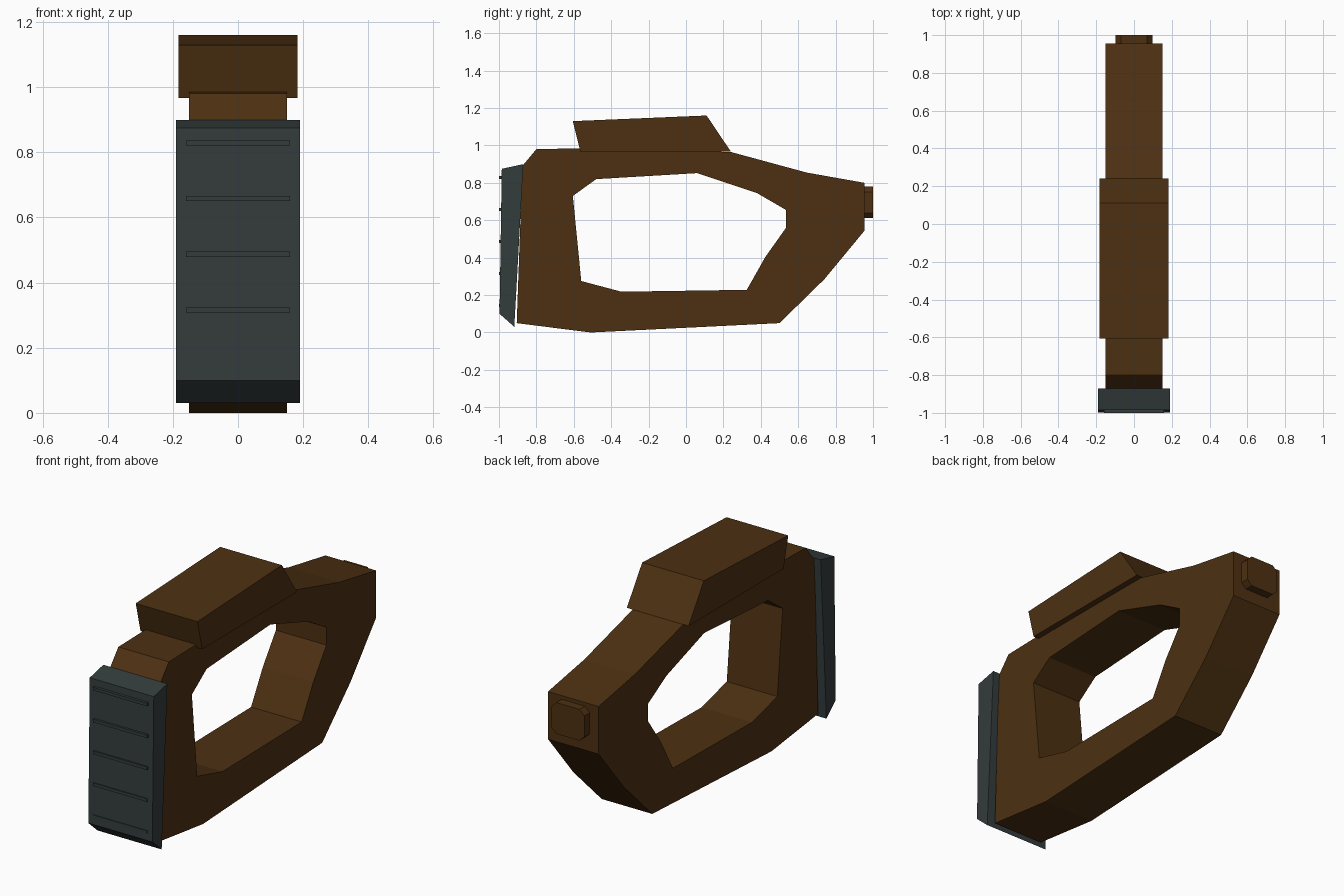
import bpy, bmesh

if "Cube" in bpy.data.objects:
    bpy.data.objects.remove(bpy.data.objects["Cube"])


def material(name, rgb):
    m = bpy.data.materials.new(name)
    m.diffuse_color = (*rgb, 1)
    m.use_nodes = True
    m.node_tree.nodes["Principled BSDF"].inputs["Base Color"].default_value = m.diffuse_color
    return m


brown = material("dark_brown", (0.075, 0.030, 0.006))
rubber = material("slate_rubber", (0.034, 0.045, 0.045))


def extrude_profile(name, loops, depth, mat, axis="x", start=None):
    """Fill closed loops (first outer, rest holes) and extrude along an axis."""
    start = -depth / 2 if start is None else start
    bm = bmesh.new()
    edges = []
    for pts in loops:
        vs = [bm.verts.new((start, a, b) if axis == "x" else (a, start, b)) for a, b in pts]
        edges += [bm.edges.new((vs[i - 1], vs[i])) for i in range(len(vs))]
    bmesh.ops.triangle_fill(bm, edges=edges, use_beauty=True)
    res = bmesh.ops.extrude_face_region(bm, geom=bm.faces[:], use_keep_orig=True)
    moved = [g for g in res["geom"] if isinstance(g, bmesh.types.BMVert)]
    bmesh.ops.translate(bm, verts=moved, vec=(depth, 0, 0) if axis == "x" else (0, depth, 0))
    bmesh.ops.recalc_face_normals(bm, faces=bm.faces[:])
    mesh = bpy.data.meshes.new(name)
    bm.to_mesh(mesh)
    bm.free()
    mesh.materials.append(mat)
    ob = bpy.data.objects.new(name, mesh)
    bpy.context.collection.objects.link(ob)
    return ob


# Main frame: side profile (y, z) with a large opening
outer = [(-0.905, 0.05), (-0.51, 0.0), (0.50, 0.05), (0.74, 0.285), (0.955, 0.545),
         (0.955, 0.80), (0.645, 0.855), (0.24, 0.965), (-0.56, 0.985), (-0.80, 0.98),
         (-0.875, 0.89)]
opening = [(-0.605, 0.73), (-0.48, 0.82), (0.06, 0.852), (0.38, 0.745), (0.535, 0.655),
           (0.535, 0.56), (0.425, 0.405), (0.325, 0.228), (-0.345, 0.218), (-0.56, 0.275)]
extrude_profile("stock_frame", [outer, opening], 0.30, brown)

# Cheek rest on top
extrude_profile("cheek_rest", [[(-0.605, 1.13), (0.11, 1.16), (0.24, 0.967), (-0.565, 0.967)]],
                0.366, brown)

# Butt pad with raised ribs
extrude_profile("butt_pad", [[(-0.985, 0.875), (-0.87, 0.90), (-0.918, 0.03), (-0.997, 0.10)]],
                0.38, rubber)
for i in range(5):
    z = 0.145 + i * 0.171
    extrude_profile(f"pad_rib_{i + 1}", [[(-1.0, z - 0.008), (-0.97, z - 0.008),
                    (-0.97, z + 0.008), (-1.0, z + 0.008)]], 0.32, rubber)

# Chamfered connector at the far end: outline in (x, z)
w, c, z0, z1 = 0.097, 0.028, 0.612, 0.78
octagon = [(-w + c, z0), (w - c, z0), (w, z0 + c), (w, z1 - c),
           (w - c, z1), (-w + c, z1), (-w, z1 - c), (-w, z0 + c)]
extrude_profile("end_connector", [octagon], 0.065, brown, axis="y", start=0.935)
